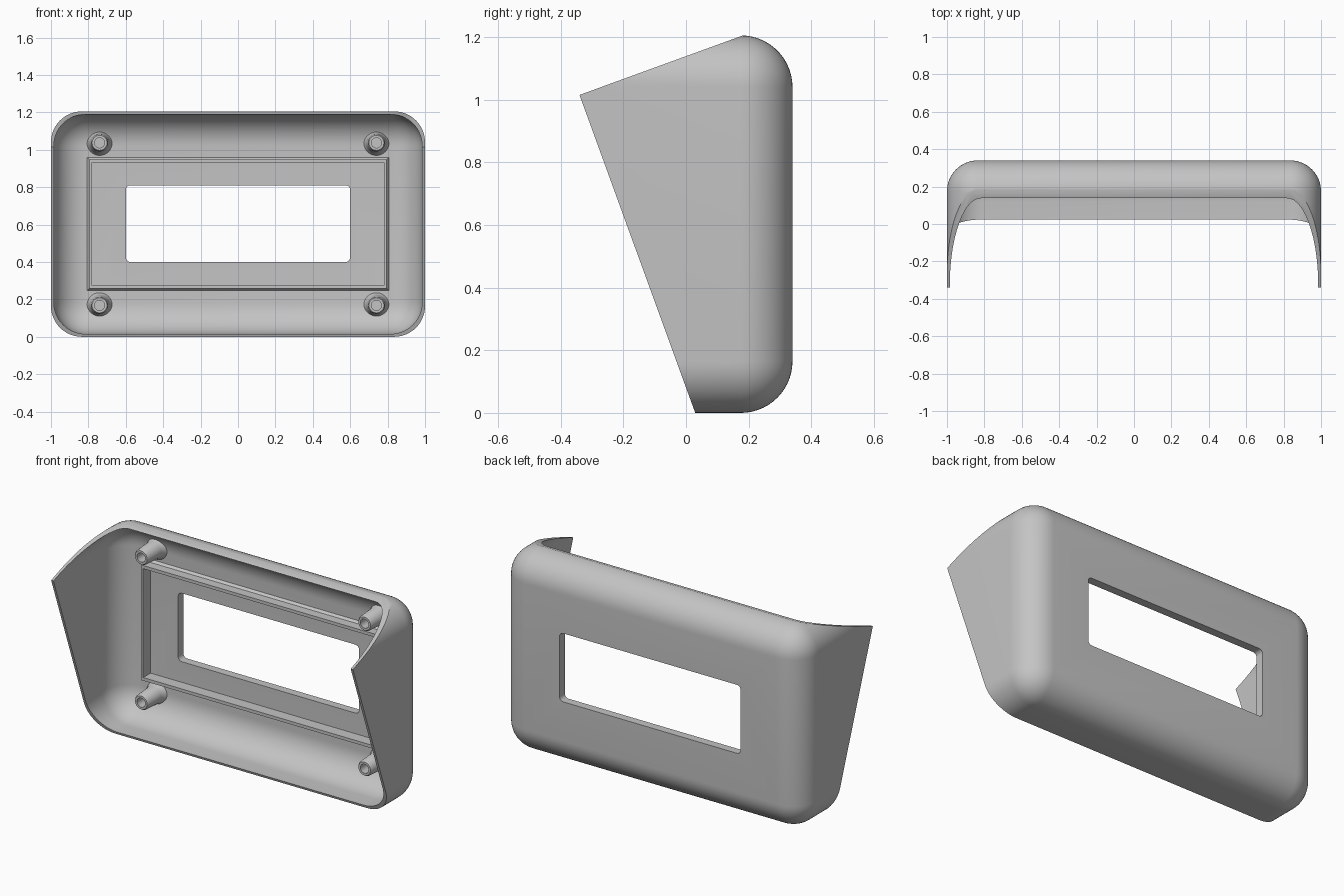
import bpy, bmesh
from math import radians, sin, cos, pi
from mathutils import Matrix, Vector

cube = bpy.data.objects.get("Cube")
if cube:
    bpy.data.objects.remove(cube, do_unlink=True)

HEIGHT, BACK = 1.205, 0.34
MID = HEIGHT / 2
FLOOR = 0.29

grey = bpy.data.materials.new("light grey plastic")
grey.use_nodes = True
colour = (0.55, 0.55, 0.55, 1)
grey.diffuse_color = colour
grey.node_tree.nodes["Principled BSDF"].inputs["Base Color"].default_value = colour


def make(name, bm):
    bmesh.ops.recalc_face_normals(bm, faces=bm.faces)
    mesh = bpy.data.meshes.new(name)
    bm.to_mesh(mesh)
    bm.free()
    mesh.materials.append(grey)
    ob = bpy.data.objects.new(name, mesh)
    bpy.context.collection.objects.link(ob)
    return ob


def box(name, lo, hi, radius=0, segments=14, along_y=False):
    """Box from corner to corner, with rounded edges (only those along y if asked)."""
    bm = bmesh.new()
    lo, hi = Vector(lo), Vector(hi)
    bmesh.ops.create_cube(bm, size=1)
    bmesh.ops.scale(bm, vec=hi - lo, verts=bm.verts)
    bmesh.ops.translate(bm, vec=(lo + hi) / 2, verts=bm.verts)
    if radius:
        edges = [e for e in bm.edges if not along_y
                 or abs(e.verts[0].co.y - e.verts[1].co.y) > 0.01]
        bmesh.ops.bevel(bm, geom=edges, offset=radius, segments=segments,
                        profile=0.5, affect='EDGES')
    return make(name, bm)


def activate(ob):
    bpy.ops.object.select_all(action='DESELECT')
    ob.select_set(True)
    bpy.context.view_layer.objects.active = ob


def cut(ob, tool, operation='DIFFERENCE'):
    tool.hide_render = True
    mod = ob.modifiers.new("cut", 'BOOLEAN')
    mod.operation, mod.object, mod.solver = operation, tool, 'EXACT'
    activate(ob)
    bpy.ops.object.modifier_apply(modifier=mod.name)
    bpy.data.objects.remove(tool, do_unlink=True)


def smooth(ob):
    activate(ob)
    bpy.ops.object.shade_smooth_by_angle(angle=radians(30))


# Rounded housing, hollowed out and sliced by a tilted block
housing = box("housing", (-1, -1.2, 0), (1, BACK, HEIGHT), 0.165)
cut(housing, box("cavity", (-0.985, -1.4, 0.015), (0.985, FLOOR, HEIGHT - 0.015), 0.17))
cut(housing, box("window", (-0.6, 0, 0.4), (0.6, 0.6, 0.81), 0.025, 5, True))
wedge = box("wedge", (-2, 0, -2), (2, 2, 0))
wedge.data.transform(Matrix.Translation((0, -0.34, 1.015)) @ Matrix.Rotation(radians(20), 4, 'X'))
cut(housing, wedge, 'INTERSECT')
smooth(housing)

# Raised rim around the window: half width, half height and depth of each ring
rings = [(0.81, 0.36, FLOOR + 0.005), (0.795, 0.345, FLOOR - 0.015), (0.795, 0.345, 0.22),
         (0.782, 0.326, 0.22), (0.782, 0.326, FLOOR + 0.005)]
bm = bmesh.new()
loops = [[bm.verts.new((sx * w, y, MID + sz * h))
          for sx, sz in ((-1, -1), (1, -1), (1, 1), (-1, 1))] for w, h, y in rings]
for a, b in zip(loops, loops[1:] + loops[:1]):
    for i in range(4):
        j = (i + 1) % 4
        bm.faces.new((a[i], a[j], b[j], b[i]))
make("display_rim", bm)


# Hollow screw posts with flared feet: radius and depth of the profile
def screw_post(name, x, z, sides=32):
    profile = [(0.075, FLOOR + 0.01), (0.06, FLOOR - 0.01), (0.052, FLOOR - 0.035),
               (0.046, 0.15), (0.04, 0.14), (0.027, 0.14), (0.027, 0.26)]
    bm = bmesh.new()
    turns = [[bm.verts.new((x + r * cos(2 * pi * i / sides), y, z + r * sin(2 * pi * i / sides)))
              for i in range(sides)] for r, y in profile]
    for a, b in zip(turns, turns[1:]):
        for i in range(sides):
            j = (i + 1) % sides
            bm.faces.new((a[i], a[j], b[j], b[i]))
    bm.faces.new(turns[0])
    bm.faces.new(turns[-1])
    smooth(make(name, bm))


for side, x in (("left", 0.74), ("right", -0.74)):
    for level, z in (("lower", 0.168), ("upper", 1.037)):
        screw_post(f"{level}_{side}_screw_post", x, z)
